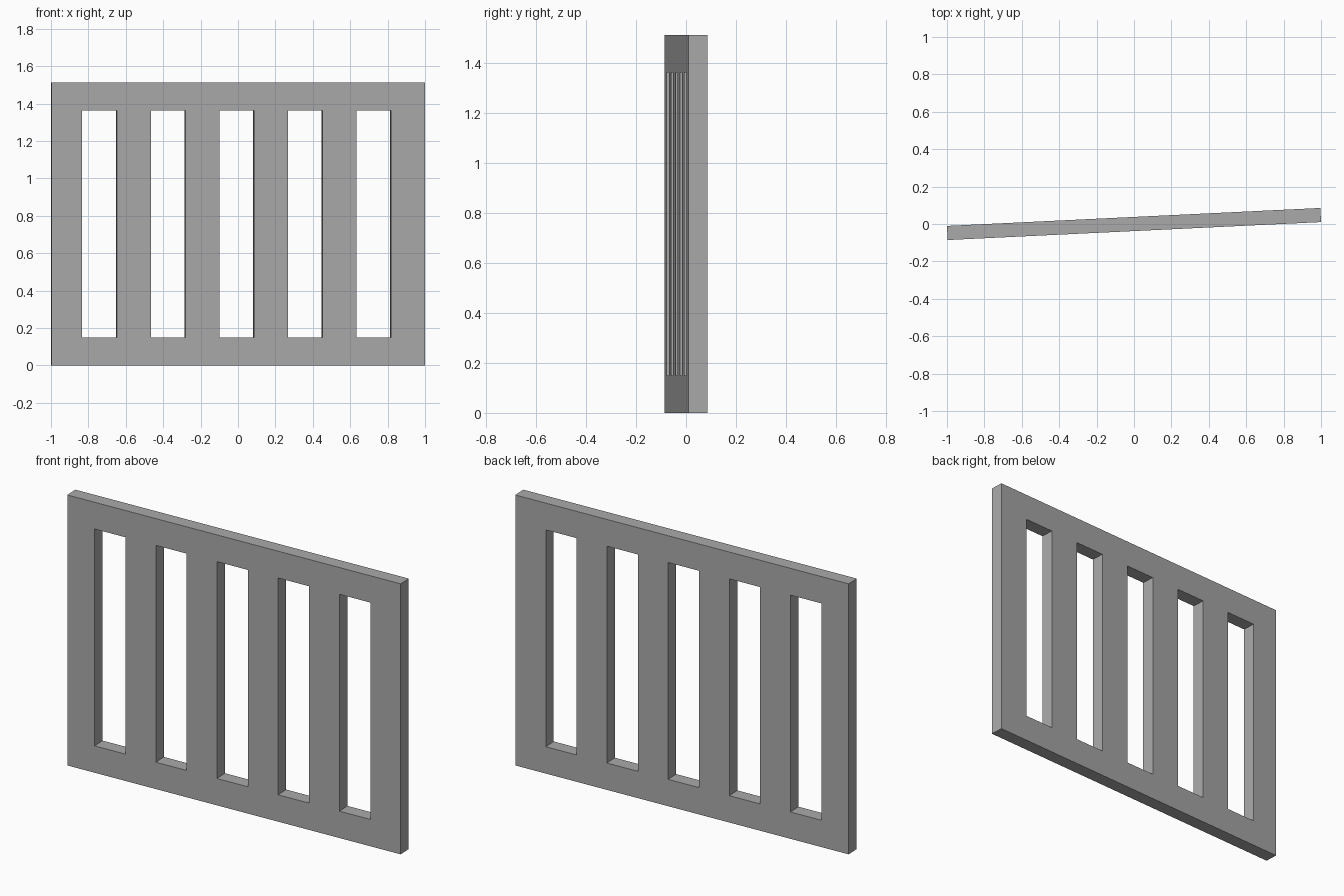
import bpy
import bmesh
from mathutils import Matrix

cube = bpy.data.objects.get("Cube")
if cube:
    bpy.data.objects.remove(cube, do_unlink=True)

LENGTH, HEIGHT, THICK = 1.9987, 1.513, 0.0755
RAIL = 0.15                      # height of top and bottom rails
SLOTS, PITCH, SLOT_W = 5, 0.3668, 0.185
SLOT_MID = -0.0095               # the row of slots sits slightly off centre
ANGLE = 0.048                    # slight turn about the vertical

# Flat grey material
grey = bpy.data.materials.new("plain_grey")
grey.use_nodes = True
colour = (0.4, 0.4, 0.4, 1.0)
grey.diffuse_color = colour
grey.node_tree.nodes["Principled BSDF"].inputs["Base Color"].default_value = colour

# Column and row boundaries of the panel
xs = [-LENGTH / 2]
for i in range(SLOTS):
    mid = SLOT_MID + (i - (SLOTS - 1) / 2) * PITCH
    xs += [mid - SLOT_W / 2, mid + SLOT_W / 2]
xs.append(LENGTH / 2)
zs = [0, RAIL, HEIGHT - RAIL, HEIGHT]

# Front face as a grid of cells, leaving the slots open
bm = bmesh.new()
grid = [[bm.verts.new((x, -THICK / 2, z)) for z in zs] for x in xs]
for c in range(len(xs) - 1):
    for r in range(len(zs) - 1):
        if r == 1 and c % 2 == 1:
            continue
        bm.faces.new((grid[c][r], grid[c + 1][r], grid[c + 1][r + 1], grid[c][r + 1]))

# Thicken to the back, then turn the panel
ext = bmesh.ops.extrude_face_region(bm, geom=bm.faces[:], use_keep_orig=True)
back = [v for v in ext["geom"] if isinstance(v, bmesh.types.BMVert)]
bmesh.ops.translate(bm, verts=back, vec=(0, THICK, 0))
bmesh.ops.recalc_face_normals(bm, faces=bm.faces[:])
bm.transform(Matrix.Rotation(ANGLE, 4, "Z"))

mesh = bpy.data.meshes.new("slotted_panel")
bm.to_mesh(mesh)
bm.free()
mesh.materials.append(grey)
panel = bpy.data.objects.new("slotted_panel", mesh)
bpy.context.collection.objects.link(panel)
